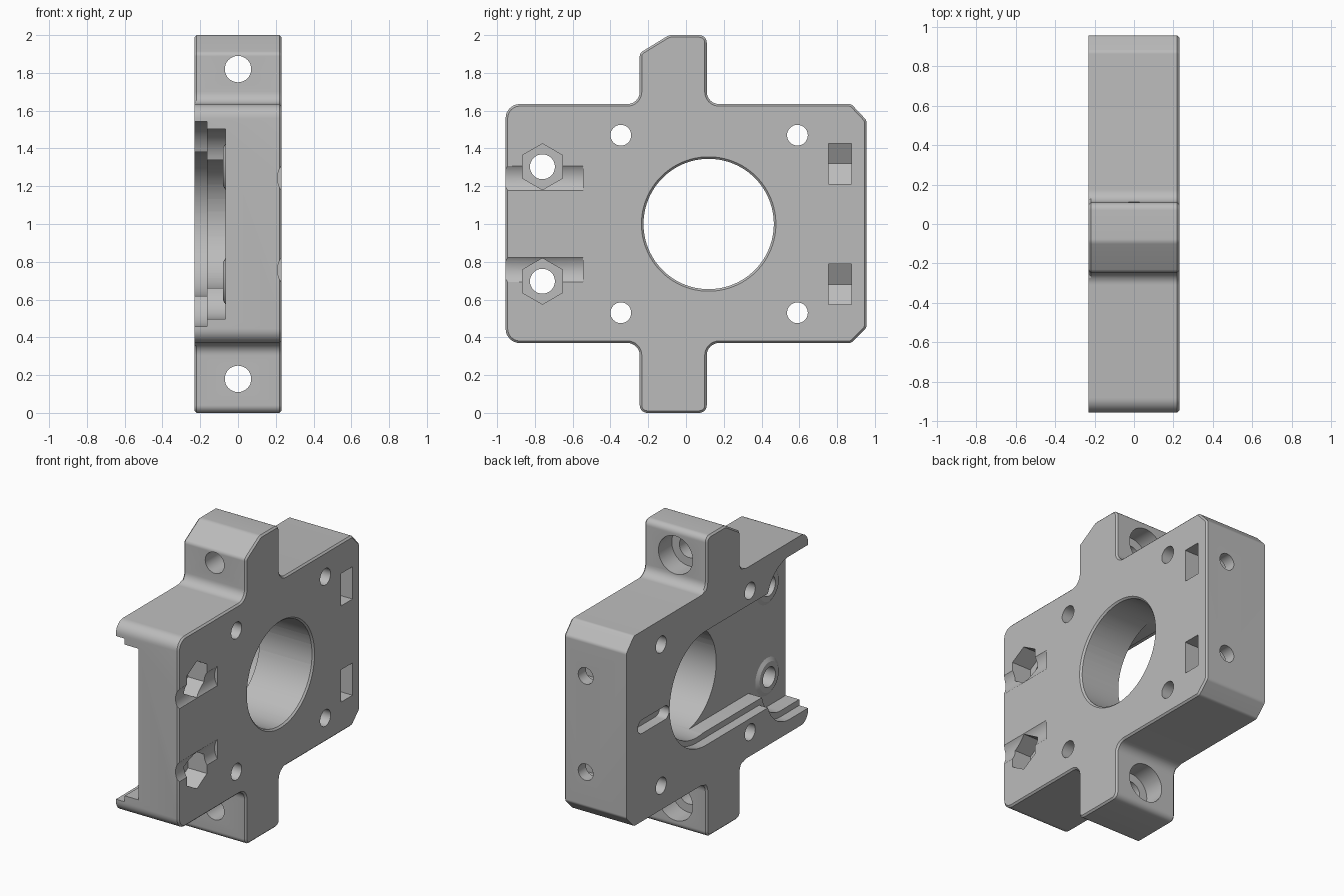
import bpy, bmesh, math
from mathutils import Vector

if "Cube" in bpy.data.objects:
    bpy.data.objects.remove(bpy.data.objects["Cube"])

W = 0.23          # half thickness along x
grey = bpy.data.materials.new("plastic grey")
grey.diffuse_color = (0.5, 0.5, 0.5, 1)
grey.use_nodes = True
grey.node_tree.nodes["Principled BSDF"].inputs["Base Color"].default_value = grey.diffuse_color


def arc(cy, cz, r, a0, a1, n=32):
    return [(cy + r * math.cos(math.radians(a0 + (a1 - a0) * i / n)),
             cz + r * math.sin(math.radians(a0 + (a1 - a0) * i / n))) for i in range(n + 1)]


def circle(cy, cz, r, n=48, start=0):
    return arc(cy, cz, r, start, start + 360, n)[:-1]


def rounded(corners, n=8):
    """Outline with a fillet radius at each (y, z, radius) corner."""
    out = []
    for i, (y, z, r) in enumerate(corners):
        p = Vector((y, z))
        a = (Vector(corners[i - 1][:2]) - p).normalized()
        b = (Vector(corners[(i + 1) % len(corners)][:2]) - p).normalized()
        half = a.angle(b) / 2
        c = p + (a + b).normalized() * (r / math.sin(half))
        s, e = p + a * (r / math.tan(half)) - c, p + b * (r / math.tan(half)) - c
        turn = s.angle(e)
        for k in range(n + 1):
            t = k / n
            v = (s * math.sin((1 - t) * turn) + e * math.sin(t * turn)) / math.sin(turn)
            out.append(tuple(c + v))
    return out


def prism(name, pts, lo, hi, axis="x", top=None):
    """Extrude an outline along x (points are y,z) or along y (points are x,z)."""
    place = (lambda p, d: (d, p[0], p[1])) if axis == "x" else (lambda p, d: (p[0], d, p[1]))
    bm = bmesh.new()
    a = [bm.verts.new(place(p, lo)) for p in pts]
    b = [bm.verts.new(place(p, hi)) for p in (top or pts)]
    bm.faces.new(a)
    bm.faces.new(b)
    for i in range(len(a)):
        j = (i + 1) % len(a)
        bm.faces.new((a[i], a[j], b[j], b[i]))
    bmesh.ops.recalc_face_normals(bm, faces=bm.faces)
    me = bpy.data.meshes.new(name)
    bm.to_mesh(me)
    bm.free()
    me.materials.append(grey)
    ob = bpy.data.objects.new(name, me)
    bpy.context.collection.objects.link(ob)
    return ob


def combine(tool, op="DIFFERENCE"):
    tool.hide_render = True
    mod = body.modifiers.new("bool", "BOOLEAN")
    mod.operation, mod.solver, mod.object = op, "EXACT", tool
    bpy.context.view_layer.objects.active = body
    bpy.ops.object.modifier_apply(modifier=mod.name)
    bpy.data.objects.remove(tool)


def cut(*args, **kw):
    combine(prism("cutter", *args, **kw))


# Body plate with upper and lower mounting tabs
body = prism("motor_mount_body", rounded([
    (-0.245, 0, 0.04), (0.11, 0, 0.04), (0.11, 0.37, 0.065), (0.875, 0.37, 0.03),
    (0.955, 0.45, 0.03), (0.955, 1.55, 0.03), (0.875, 1.635, 0.03), (0.11, 1.635, 0.065),
    (0.11, 2, 0.04), (-0.09, 2, 0.05), (-0.245, 1.905, 0.03), (-0.245, 1.635, 0.065),
    (-0.955, 1.635, 0.075), (-0.955, 0.37, 0.075), (-0.245, 0.37, 0.065)]), -W, W)

# Small chamfer round the +x face and the back of the tabs
bm = bmesh.new()
bm.from_mesh(body.data)
edges = [e for e in bm.edges if abs(e.verts[0].co.x - e.verts[1].co.x) < 1e-4 and
         (e.verts[0].co.x > 0 or all(abs(v.co.z - 1) > 0.64 for v in e.verts))]
bmesh.ops.bevel(bm, geom=edges, offset=0.011, segments=1, affect="EDGES")
bm.to_mesh(body.data)
bm.free()

# Stepped cavity on the -x side, open towards -y
for half, r, floor in ((0.38, 0.24, -0.165), (0.34, 0.2, -0.065)):
    a = math.degrees(math.asin((0.303 - half) / r))
    low = [(-1.1, 0.697 - r)] + arc(-0.76, 0.697, r, -90, a, 16)
    high = [(y, 2 - z) for y, z in reversed(low)]
    cut(low + arc(0.12, 1, half, -90, 90, 48) + high, -0.4, floor)

# Motor bore with a chamfered rim
cut(circle(0.12, 1, 0.345, 96), -0.4, 0.4)
cut(circle(0.12, 1, 0.338, 96), W - 0.018, W + 0.006, top=circle(0.12, 1, 0.362, 96))

# Rounded slot beside the bore
cut(arc(0.79, 1, 0.045, -90, 90, 12) + arc(0.55, 1, 0.045, 90, 270, 12), -0.4, -0.16)

for s in (-1, 1):
    # Motor screw holes
    for y in (-0.345, 0.59):
        cut(circle(y, 1 + s * 0.47, 0.055, 32), -0.4, 0.4)
    # Pivot boss, screw hole, hex nut pocket and shallow groove
    z = 1 + s * 0.303
    combine(prism("boss", circle(-0.76, z, 0.10), -0.08, -0.03,
                  top=circle(-0.76, z, 0.18)), "UNION")
    cut(circle(-0.76, z, 0.066, 32), -0.4, 0.4)
    cut(circle(-0.76, z, 0.122, 6, 30), 0.09, 0.4)
    cut(circle(W + 0.089, 1 + s * 0.243, 0.11, 64), -1.1, -0.545, axis="y")
    # Side nut trap with its screw hole
    z = 1 + s * 0.32
    hexa = circle(0.07, z, 0.124, 6)
    cut([(0.4, z - 0.1074), (0.4, z + 0.1074)] + hexa[1:3] + hexa[3:6], 0.755, 0.875, axis="y")
    cut(circle(0.07, z, 0.055, 32), 0.68, 1.1, axis="y")
    # Tab screw hole with counterbore on +y
    z = 1 + s * 0.82
    cut(circle(0, z, 0.07, 32), -0.5, 0.5, axis="y")
    cut(circle(0, z, 0.126, 48), -0.03, 0.5, axis="y")

# Smooth curved walls, keep sharp edges
for o in bpy.context.selected_objects:
    o.select_set(False)
body.select_set(True)
bpy.context.view_layer.objects.active = body
bpy.ops.object.shade_smooth_by_angle(angle=math.radians(25))
